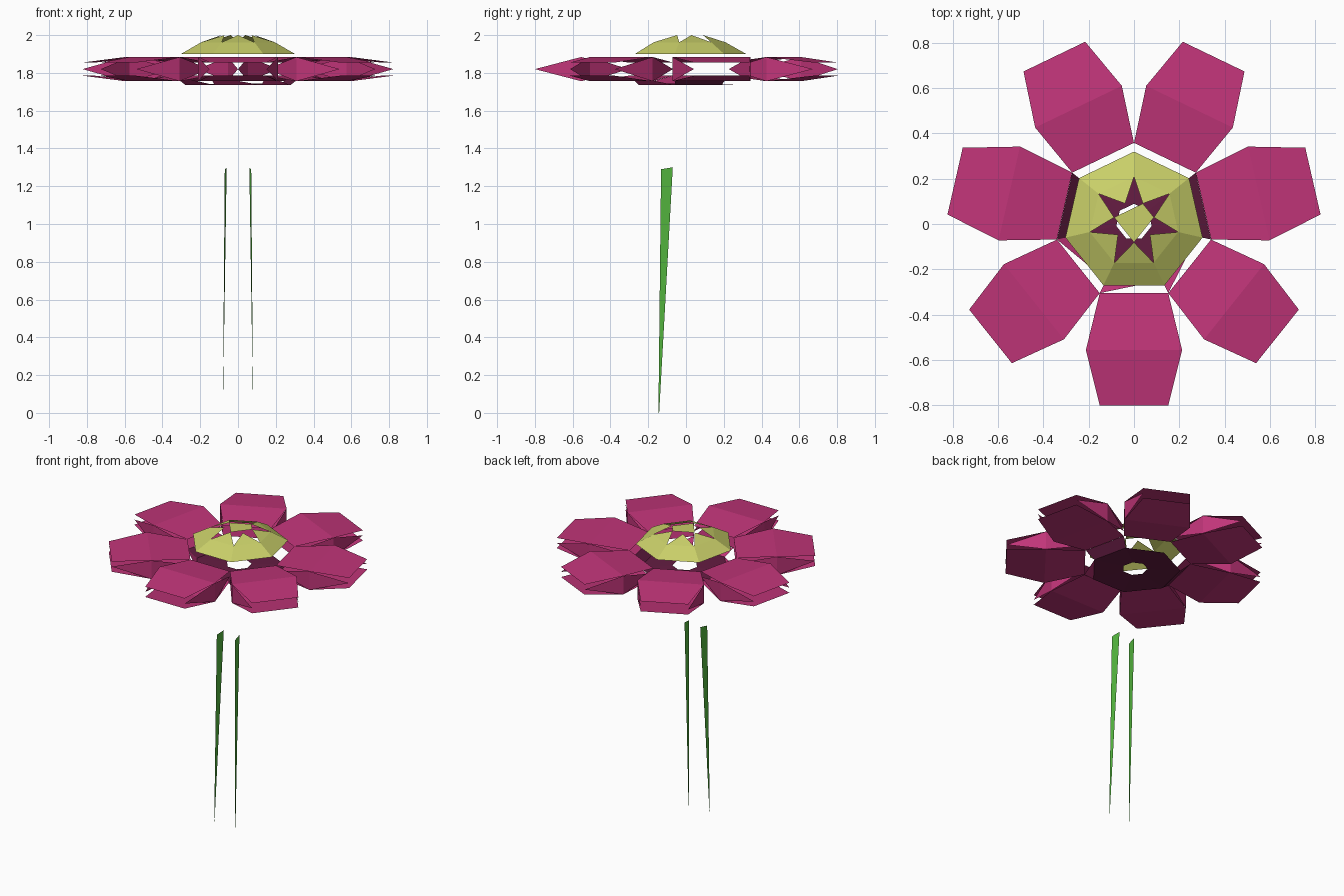
import bpy, bmesh, math
from mathutils import Vector, Matrix

cube = bpy.data.objects.get("Cube")
if cube:
    bpy.data.objects.remove(cube)

SIDES = 7
STEP = math.tau / SIDES
HUB = Vector((0, 0.009, 0))      # axis of the bloom
MID_Z = 1.82                     # middle height of the petals


def material(name, rgb):
    mat = bpy.data.materials.new(name)
    mat.use_nodes = True
    mat.diffuse_color = (*rgb, 1)
    mat.node_tree.nodes["Principled BSDF"].inputs["Base Color"].default_value = (*rgb, 1)
    return mat


PINK = material("petal pink", (0.53, 0.035, 0.19))
MAROON = material("dark maroon", (0.13, 0.012, 0.055))
YELLOW = material("pollen yellow", (0.58, 0.62, 0.14))
GREEN = material("stem green", (0.09, 0.48, 0.05))


def build(name, polygons, mat, inside):
    """Make an object from corner lists, with every face turned away from the inside point."""
    bm = bmesh.new()
    for corners in polygons:
        face = bm.faces.new([bm.verts.new(c) for c in corners])
        face.normal_update()
        if face.normal.dot(face.calc_center_median() - Vector(inside)) < 0:
            face.normal_flip()
    bmesh.ops.remove_doubles(bm, verts=bm.verts, dist=0.0005)
    mesh = bpy.data.meshes.new(name)
    bm.to_mesh(mesh)
    bm.free()
    mesh.materials.append(mat)
    obj = bpy.data.objects.new(name, mesh)
    bpy.context.collection.objects.link(obj)
    return obj


def ring(radius, z, offset=0.0):
    """Seven corners; with no offset the first two flank the front petal."""
    angles = [-math.pi / 2 + (k - 0.5 + offset) * STEP for k in range(SIDES)]
    return [HUB + Vector((radius * math.cos(a), radius * math.sin(a), z)) for a in angles]


# Petal: folded upper and lower plates, open ends, pointed side panels
stations = [(0.314, 0.151, 0.035), (0.564, 0.212, 0.064), (0.809, 0.151, 0.035)]
petal_faces = []
for up in (1, -1):
    for (r0, w0, h0), (r1, w1, h1) in zip(stations, stations[1:]):
        petal_faces.append([(-w0, -r0, up * h0), (w0, -r0, up * h0),
                            (w1, -r1, up * h1), (-w1, -r1, up * h1)])
(r0, w0, _), (r1, w1, h1), (r2, w2, _) = stations
for side in (1, -1):
    for r, w in ((r0, w0), (r2, w2)):
        petal_faces.append([(side * w, -r, 0), (side * w1, -r1, h1), (side * w1, -r1, -h1)])

petal = build("petal", petal_faces, PINK, (0, -r1, 0))
for k in range(SIDES):
    obj = petal if k == 0 else bpy.data.objects.new("petal", petal.data)
    if k:
        bpy.context.collection.objects.link(obj)
    obj.matrix_world = (Matrix.Translation(HUB + Vector((0, 0, MID_Z)))
                        @ Matrix.Rotation(k * STEP, 4, "Z"))

# Flower centre: domed rim, star of open triangles, small cap
base = ring(0.31, 1.9)
shoulder = ring(0.2, 1.962)
crown = ring(0.09, 2.0, 0.5)
dome_faces = []
for k in range(SIDES):
    n = (k + 1) % SIDES
    dome_faces.append([base[k], base[n], shoulder[n], shoulder[k]])
    dome_faces.append([shoulder[k], shoulder[n], crown[k]])
dome_faces.append([crown[k] for k in (0, 2, 3, 5)])
build("flower_centre", dome_faces, YELLOW, (0, 0, 1.6))

# Underside: dark plate with a small hole
rim = ring(0.285, 1.735)
hole = ring(0.08, 1.745)
plate_faces = [[rim[k], rim[(k + 1) % SIDES], hole[(k + 1) % SIDES], hole[k]]
               for k in range(SIDES)]
build("underside_plate", plate_faces, MAROON, (0, 0, 2))

# Walls joining the plate to the petals: full at the sides, partial at the front
socket = ring(0.348, MID_Z - 0.035)
side_walls = [[rim[k], rim[k + 1], socket[k + 1], socket[k]] for k in (2, 5)]
build("side_walls", side_walls, MAROON, (0, 0, 2))
front_walls = [[rim[k], rim[(k + 1) % SIDES], socket[k]] for k in (0, 1, 6)]
build("front_walls", front_walls, PINK, (0, 0, 2))

# Stem strips: two tall tapering slivers
for side, label in ((1, "left"), (-1, "right")):
    strip = [(side * 0.08, -0.146, 0), (side * 0.08, -0.142, 0),
             (side * 0.06, -0.07, 1.3), (side * 0.07, -0.132, 1.29)]
    build("stem_strip_" + label, [strip[:3], [strip[0], strip[2], strip[3]]],
          GREEN, (0, -0.1, 0.6))
